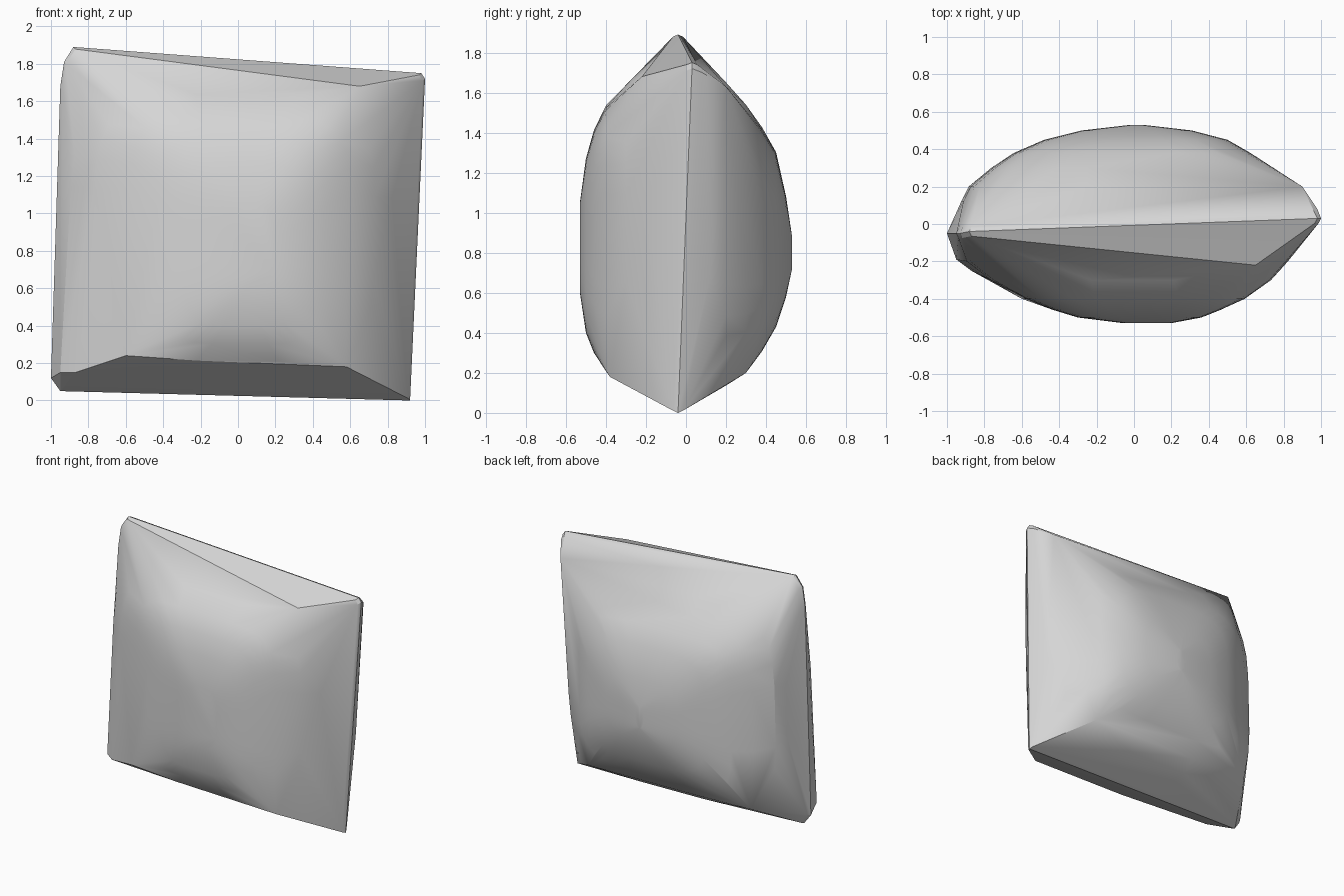
import bpy, bmesh, math

cube = bpy.data.objects.get("Cube")
if cube:
    bpy.data.objects.remove(cube)

grey = bpy.data.materials.new("light_grey")
grey.use_nodes = True
grey.diffuse_color = (0.67, 0.67, 0.67, 1)
grey.node_tree.nodes["Principled BSDF"].inputs["Base Color"].default_value = (0.67, 0.67, 0.67, 1)

DEPTH = 0.53
bm = bmesh.new()


def signed_power(value, power):
    return math.copysign(abs(value) ** power, value)


def ring(y, left, right, low, high, squareness, count=36):
    """Rounded rectangle at one depth, skewed more towards the rim."""
    skew = 1 - abs(y) / DEPTH
    for i in range(count):
        a = math.tau * (i + 0.5) / count
        u = signed_power(math.cos(a), 2 / squareness)
        v = signed_power(math.sin(a), 2 / squareness)
        x = (left + right) / 2 + u * (right - left) / 2
        z = (low + high) / 2 + v * (high - low) / 2
        x += skew * 0.03 * v
        z -= skew * u * (0.045 + 0.02 * v)
        bm.verts.new((x, y, z))


# Slightly rounded rim: top left, top right, bottom right and bottom left corners
rim = [(-0.88, -0.04, 1.89), (-0.93, -0.05, 1.81), (-0.95, -0.05, 1.68),
       (0.98, 0.03, 1.75), (1.0, 0.03, 1.72), (0.92, -0.04, 0.0),
       (-0.95, -0.04, 0.05), (-1.0, -0.05, 0.12)]
for x, y, z in rim:
    bm.verts.new((x, y, z))
    for side in (-0.025, 0.025):
        bm.verts.new((x * 0.988, y + side, 0.95 + (z - 0.95) * 0.988))

# Fuller shoulders beside the corners
shoulders = [(0.65, -0.22, 1.68), (-0.6, -0.4, 0.24), (0.58, -0.38, 0.18),
             (-0.95, -0.19, 0.15), (-0.87, -0.25, 0.15),
             (0.9, 0.2, 1.63), (0.98, 0.08, 1.7),
             (0.6, 0.3, 0.2), (-0.75, 0.3, 0.23)]
for point in shoulders:
    bm.verts.new(point)

# Front bulge: depth, left, right, low, high, squareness
front = [(-0.2, -0.9, 0.82, 0.13, 1.7, 3.5),
         (-0.3, -0.77, 0.73, 0.16, 1.63, 4),
         (-0.4, -0.58, 0.59, 0.21, 1.53, 5),
         (-0.46, -0.43, 0.46, 0.3, 1.41, 4.5),
         (-0.5, -0.3, 0.36, 0.4, 1.27, 4),
         (-0.53, -0.06, 0.2, 0.6, 1.05, 3)]

# Back bulge
back = [(0.12, -0.92, 0.9, 0.1, 1.71, 3.5),
        (0.2, -0.88, 0.84, 0.14, 1.64, 4),
        (0.3, -0.76, 0.72, 0.21, 1.53, 4.5),
        (0.38, -0.64, 0.62, 0.31, 1.42, 5),
        (0.45, -0.48, 0.5, 0.43, 1.3, 4),
        (0.5, -0.28, 0.31, 0.58, 1.08, 3),
        (0.53, -0.02, 0.05, 0.72, 0.88, 2)]
for level in front + back:
    ring(*level)

# Taut skin over the rim and bulges
bmesh.ops.convex_hull(bm, input=bm.verts)
loose = [v for v in bm.verts if not v.link_faces]
bmesh.ops.delete(bm, geom=loose, context='VERTS')
bmesh.ops.recalc_face_normals(bm, faces=bm.faces)

mesh = bpy.data.meshes.new("cushion")
bm.to_mesh(mesh)
bm.free()
cushion = bpy.data.objects.new("cushion", mesh)
mesh.materials.append(grey)
bpy.context.collection.objects.link(cushion)

bpy.ops.object.select_all(action='DESELECT')
cushion.select_set(True)
bpy.context.view_layer.objects.active = cushion
bpy.ops.object.shade_smooth_by_angle(angle=math.radians(20))
